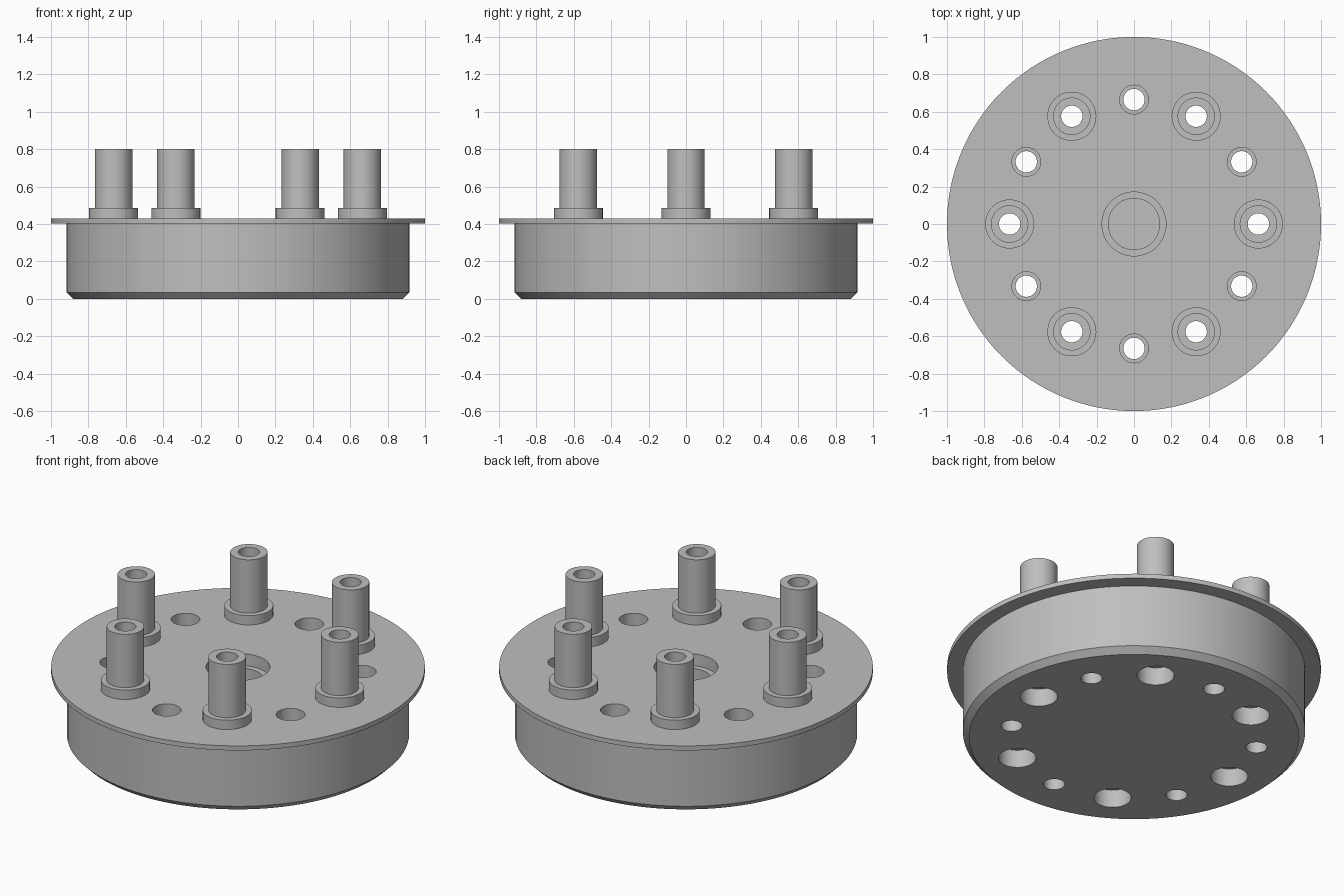
import bpy, bmesh, math

if "Cube" in bpy.data.objects:
    bpy.data.objects.remove(bpy.data.objects["Cube"])

metal = bpy.data.materials.new("plain grey")
metal.diffuse_color = (0.52, 0.52, 0.52, 1)
metal.use_nodes = True
metal.node_tree.nodes["Principled BSDF"].inputs["Base Color"].default_value = metal.diffuse_color

RING = 0.665      # radius of the hole circle
BORE = 0.057      # through hole radius
TOP = 0.43        # upper face of the plate


def lathe(bm, profile, x=0.0, y=0.0, sides=48):
    """Revolve an (r, z) profile about a vertical axis at x, y."""
    rings = []
    for r, z in profile:
        if r == 0:
            rings.append([bm.verts.new((x, y, z))] * sides)
        else:
            rings.append([bm.verts.new((x + r * math.cos(math.tau * i / sides),
                                        y + r * math.sin(math.tau * i / sides), z))
                          for i in range(sides)])
    for a, b in zip(rings, rings[1:]):
        for i in range(sides):
            j = (i + 1) % sides
            corners = list(dict.fromkeys((a[i], a[j], b[j], b[i])))
            bm.faces.new(corners)


def finish(name, bm):
    bmesh.ops.recalc_face_normals(bm, faces=bm.faces[:])
    mesh = bpy.data.meshes.new(name)
    bm.to_mesh(mesh)
    bm.free()
    mesh.materials.append(metal)
    ob = bpy.data.objects.new(name, mesh)
    bpy.context.collection.objects.link(ob)
    return ob


def smooth(ob):
    bpy.ops.object.select_all(action='DESELECT')
    ob.select_set(True)
    bpy.context.view_layer.objects.active = ob
    bpy.ops.object.shade_smooth_by_angle(angle=math.radians(30))


def on_ring(step):
    a = math.radians(30 * step)
    return RING * math.cos(a), RING * math.sin(a)


# Body: chamfered drum with a thin overhanging rim
bm = bmesh.new()
lathe(bm, [(0, 0), (0.882, 0), (0.916, 0.034), (0.916, 0.403),
           (1, 0.403), (1, TOP), (0, TOP)], sides=128)
body = finish("flanged_body", bm)

# Cutter: stepped blind recess in the middle and twelve stepped through holes
bm = bmesh.new()
lathe(bm, [(0, 0.2), (0.137, 0.2), (0.137, 0.36), (0.171, 0.36), (0.171, 0.6), (0, 0.6)], sides=64)
for k in range(12):
    if k % 2 == 0:    # under the posts, wide at the bottom
        hole = [(0, -0.1), (0.1, -0.1), (0.1, 0.105), (BORE, 0.105), (BORE, 0.6), (0, 0.6)]
    else:             # between the posts, wide at the top
        hole = [(0, -0.1), (BORE, -0.1), (BORE, 0.2), (0.077, 0.2), (0.077, 0.6), (0, 0.6)]
    lathe(bm, hole, *on_ring(k))
cutter = finish("hole_cutter", bm)

mod = body.modifiers.new("holes", 'BOOLEAN')
mod.operation = 'DIFFERENCE'
mod.solver = 'EXACT'
mod.object = cutter
bpy.context.view_layer.objects.active = body
bpy.ops.object.modifier_apply(modifier=mod.name)
bpy.data.objects.remove(cutter)
smooth(body)

# Posts: hollow sleeves with a collar at the foot
for k in range(0, 12, 2):
    bm = bmesh.new()
    lathe(bm, [(BORE, TOP), (BORE, 0.8), (0.1, 0.8), (0.1, 0.485),
               (0.131, 0.485), (0.131, TOP)], *on_ring(k))
    smooth(finish(f"hollow_post_{k // 2 + 1}", bm))
